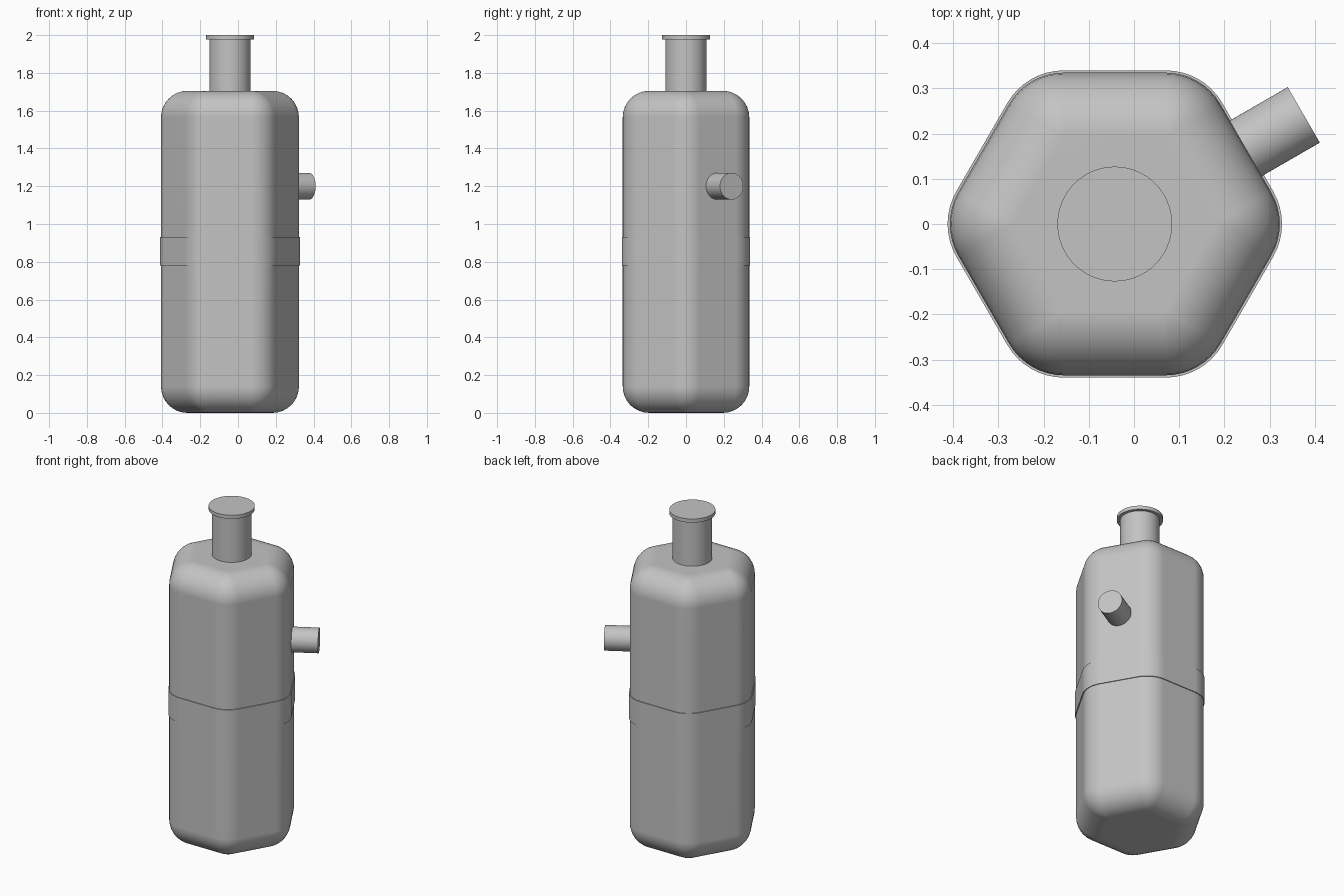
import bpy, bmesh, math
from mathutils import Matrix, Vector

cube = bpy.data.objects.get("Cube")
if cube:
    bpy.data.objects.remove(cube, do_unlink=True)

CX = -0.0425          # body axis
CORE = 0.195          # apothem of the hexagon inside the rounding
ROUND = 0.14          # rounding radius of every body edge
STEPS = 8             # segments per rounded corner

metal = bpy.data.materials.new("grey metal")
metal.use_nodes = True
GREY = (0.55, 0.55, 0.55, 1)
metal.diffuse_color = GREY
metal.node_tree.nodes["Principled BSDF"].inputs["Base Color"].default_value = GREY


def finish(name, bm):
    """Turn a bmesh into a smooth-shaded object with crisp edges."""
    bmesh.ops.remove_doubles(bm, verts=bm.verts, dist=1e-5)
    bmesh.ops.recalc_face_normals(bm, faces=bm.faces)
    mesh = bpy.data.meshes.new(name)
    bm.to_mesh(mesh)
    bm.free()
    mesh.materials.append(metal)
    obj = bpy.data.objects.new(name, mesh)
    bpy.context.collection.objects.link(obj)
    bpy.ops.object.select_all(action="DESELECT")
    obj.select_set(True)
    bpy.context.view_layer.objects.active = obj
    bpy.ops.object.shade_smooth_by_angle(angle=math.radians(35))
    weighted = obj.modifiers.new("even shading", "WEIGHTED_NORMAL")
    weighted.keep_sharp = True
    return obj


def rounded_hexagon(radius, z):
    """Hexagon outline with the given corner radius around the core."""
    points = []
    for corner in range(6):
        middle = math.radians(60 * corner)
        centre = Vector((math.cos(middle), math.sin(middle), 0)) * CORE / math.cos(math.pi / 6)
        for i in range(STEPS + 1):
            a = middle + math.radians(60 * i / STEPS - 30)
            points.append(centre + Vector((CX + radius * math.cos(a), radius * math.sin(a), z)))
    return points


def hexagon_loft(name, sections):
    """Join a stack of (corner radius, height) outlines and close the ends."""
    bm = bmesh.new()
    rings = [[bm.verts.new(p) for p in rounded_hexagon(r, z)] for r, z in sections]
    for low, high in zip(rings, rings[1:]):
        for i in range(len(low)):
            j = (i + 1) % len(low)
            bm.faces.new((low[i], low[j], high[j], high[i]))
    bm.faces.new(rings[0][::-1])
    bm.faces.new(rings[-1])
    return finish(name, bm)


def cylinder(name, radius, start, end):
    start, end = Vector(start), Vector(end)
    axis = end - start
    turn = axis.to_track_quat("Z", "Y").to_matrix().to_4x4()
    bm = bmesh.new()
    bmesh.ops.create_cone(bm, cap_ends=True, segments=64, radius1=radius, radius2=radius,
                          depth=axis.length,
                          matrix=Matrix.Translation((start + end) / 2) @ turn)
    return finish(name, bm)


# Tank body, with all edges rounded
HEIGHT = 1.705
arc = [math.radians(90 * i / STEPS) for i in range(STEPS + 1)]
bottom = [(ROUND * math.sin(a), ROUND * (1 - math.cos(a))) for a in arc]
top = [(r, HEIGHT - z) for r, z in reversed(bottom)]
hexagon_loft("tank_body", bottom + top)

# Thin strap around the waist
hexagon_loft("waist_band", [(ROUND + 0.005, 0.78), (ROUND + 0.005, 0.93)])

# Neck and lid
cylinder("neck", 0.109, (CX, 0, 1.66), (CX, 0, 1.98))
cylinder("lid", 0.127, (CX, 0, 1.978), (CX, 0, 2.0))

# Side outlet, square to the back left face
out = Vector((math.cos(math.pi / 6), math.sin(math.pi / 6), 0))
base = Vector((CX, 0, 1.2))
cylinder("side_outlet", 0.071, base + out * 0.3, base + out * 0.483)
